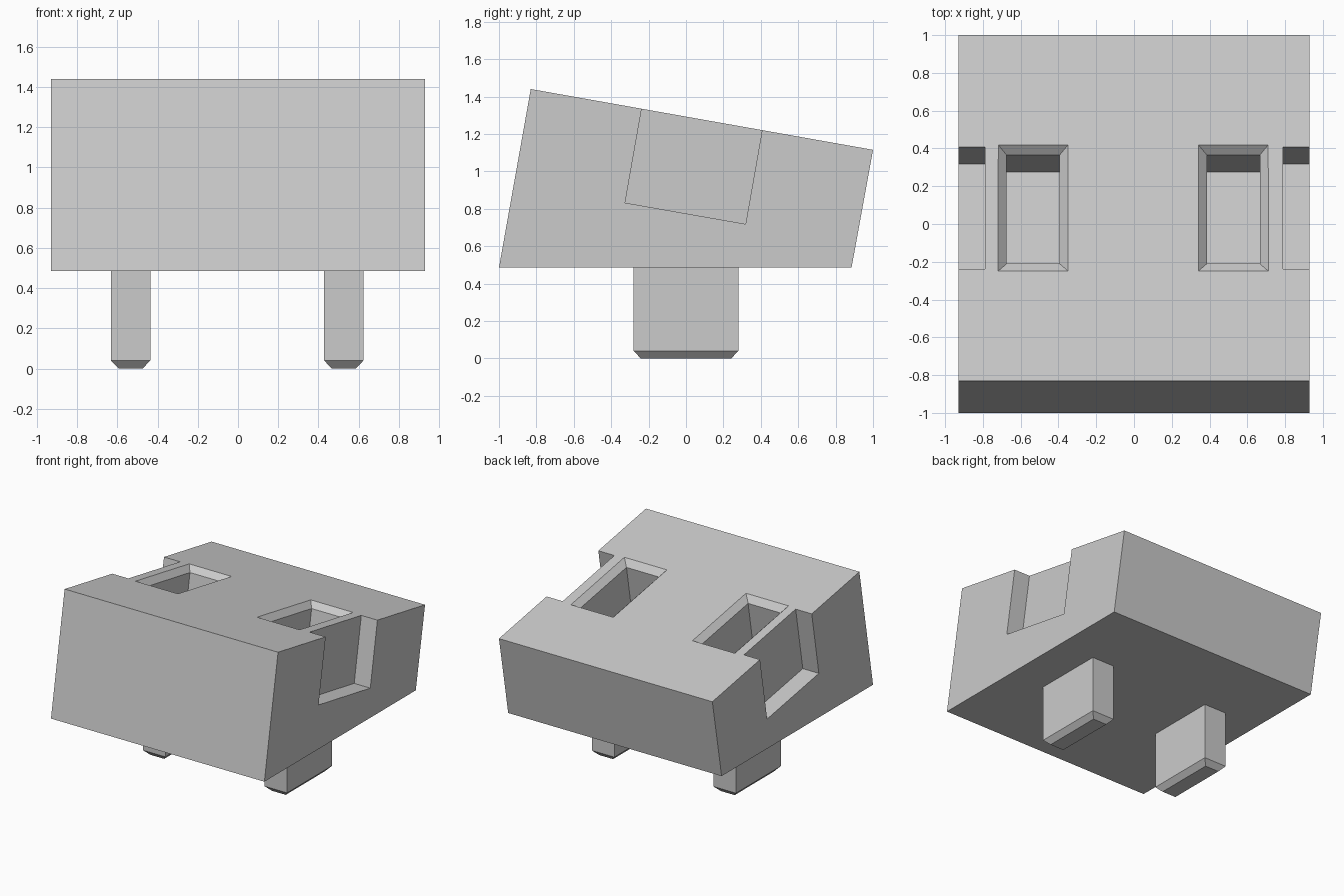
import bpy, bmesh, math
from mathutils import Matrix

cube = bpy.data.objects.get("Cube")
if cube:
    bpy.data.objects.remove(cube, do_unlink=True)

# One plain grey plastic
grey = bpy.data.materials.new("light grey plastic")
grey.use_nodes = True
colour = (0.6, 0.6, 0.6, 1)
grey.diffuse_color = colour
grey.node_tree.nodes["Principled BSDF"].inputs["Base Color"].default_value = colour


def loft(name, rings, matrix=Matrix()):
    """Closed solid skinned through a list of matching rings of points."""
    bm = bmesh.new()
    loops = [[bm.verts.new(matrix @ p.to_3d() if hasattr(p, "to_3d") else p)
              for p in ring] for ring in rings]
    count = len(loops[0])
    for a, b in zip(loops, loops[1:]):
        for i in range(count):
            j = (i + 1) % count
            bm.faces.new((a[i], a[j], b[j], b[i]))
    bm.faces.new(loops[0])
    bm.faces.new(loops[-1])
    bm.transform(matrix)
    bmesh.ops.recalc_face_normals(bm, faces=bm.faces)
    mesh = bpy.data.meshes.new(name)
    bm.to_mesh(mesh)
    bm.free()
    mesh.materials.append(grey)
    obj = bpy.data.objects.new(name, mesh)
    bpy.context.collection.objects.link(obj)
    return obj


def rect(x, y, z, half_x, half_y):
    return [(x + sx * half_x, y + sy * half_y, z)
            for sx, sy in ((-1, -1), (1, -1), (1, 1), (-1, 1))]


# Body: slanted side profile extruded across x
profile = [(-1, 0.485), (0.885, 0.485), (1, 1.115), (-0.83, 1.44)]
body = loft("body", [[(x, y, z) for y, z in profile] for x in (-0.93, 0.93)])

# Cutters live in the frame of the sloping top
slope = Matrix.Translation((0, 0.085, 1.2775)) @ Matrix.Rotation(math.radians(-10), 4, 'X')
cutters = []
for side, label in ((-1, "right"), (1, "left")):
    x = side * 0.53 - 0.004
    # Socket with a bevelled mouth
    cutters.append(loft(label + "_socket_cutter", [
        rect(x, 0, 0.02, 0.205, 0.36),
        rect(x, 0, -0.045, 0.14, 0.292),
        rect(x, 0, -0.565, 0.14, 0.292)], slope))
    # Open notch in the side wall
    cutters.append(loft(label + "_notch_cutter", [
        rect(side * 0.89, 0, 0.05, 0.1, 0.327),
        rect(side * 0.89, 0, -0.51, 0.1, 0.327)], slope))
    # Peg with a chamfered tip
    loft(label + "_peg", [
        rect(x, 0, 0, 0.06, 0.242),
        rect(x, 0, 0.04, 0.098, 0.28),
        rect(x, 0, 0.5, 0.098, 0.28)])

for cutter in cutters:
    cutter.hide_render = True
    cut = body.modifiers.new(cutter.name, 'BOOLEAN')
    cut.operation = 'DIFFERENCE'
    cut.solver = 'EXACT'
    cut.object = cutter

# Bake the cuts and discard the cutters
bpy.context.view_layer.update()
graph = bpy.context.evaluated_depsgraph_get()
cut_mesh = bpy.data.meshes.new_from_object(body.evaluated_get(graph))
body.modifiers.clear()
body.data = cut_mesh
for cutter in cutters:
    bpy.data.objects.remove(cutter, do_unlink=True)
